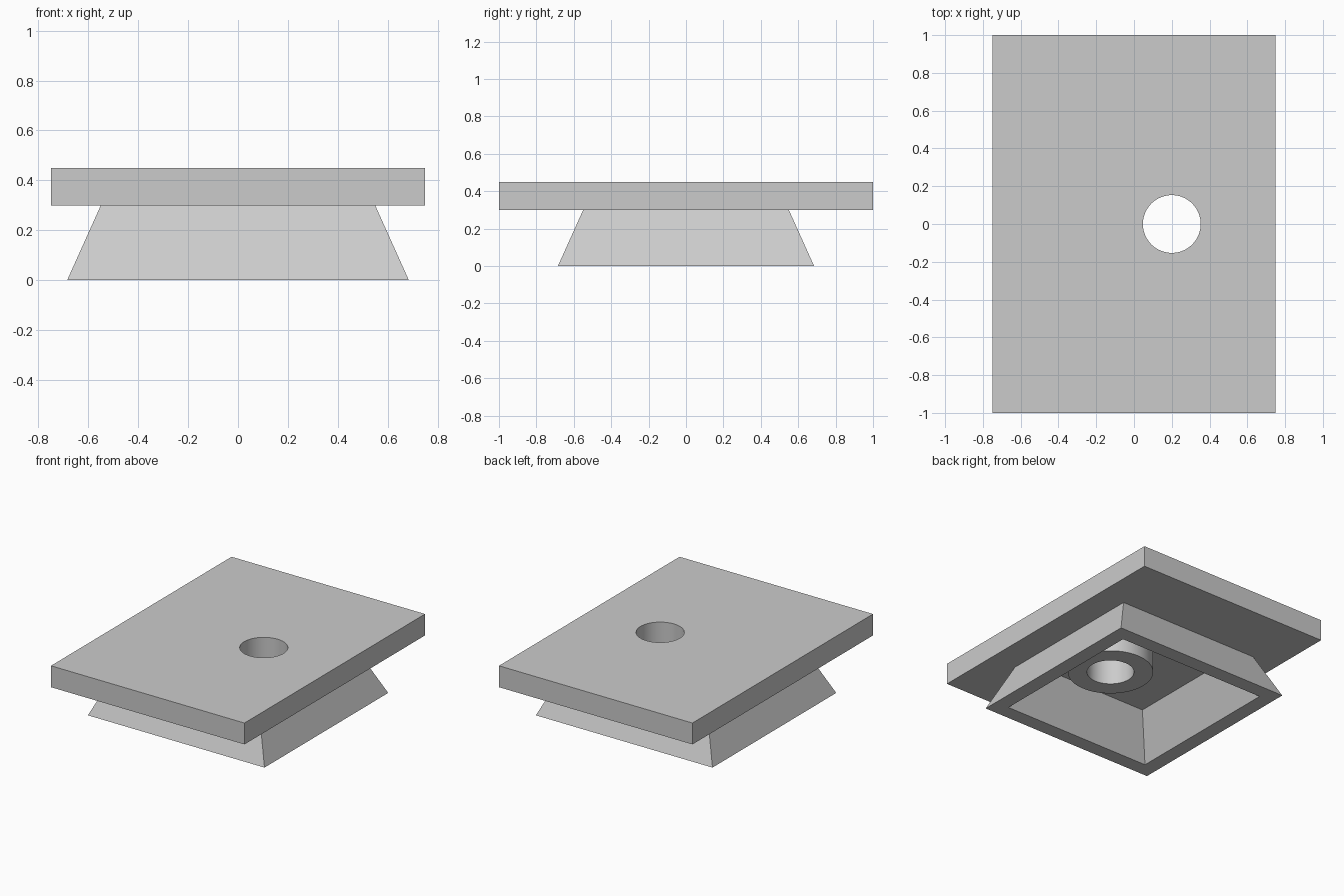
import bpy, bmesh, math

cube = bpy.data.objects.get("Cube")
if cube:
    bpy.data.objects.remove(cube, do_unlink=True)

HOLE_X, HOLE_R, BOSS_R = 0.2, 0.153, 0.278
PLATE_BOTTOM, PLATE_TOP, BOSS_BOTTOM = 0.3, 0.45, 0.15
SIDES = 64

grey = bpy.data.materials.new("plain grey")
grey.use_nodes = True
colour = (0.6, 0.6, 0.6, 1)
grey.diffuse_color = colour
grey.node_tree.nodes["Principled BSDF"].inputs["Base Color"].default_value = colour


def add_object(name, bm):
    bmesh.ops.recalc_face_normals(bm, faces=bm.faces)
    mesh = bpy.data.meshes.new(name)
    bm.to_mesh(mesh)
    bm.free()
    mesh.materials.append(grey)
    obj = bpy.data.objects.new(name, mesh)
    bpy.context.collection.objects.link(obj)
    return obj


def smooth(obj):
    bpy.ops.object.select_all(action='DESELECT')
    obj.select_set(True)
    bpy.context.view_layer.objects.active = obj
    bpy.ops.object.shade_smooth_by_angle(angle=math.radians(30))


def swept_ring(name, profile, sides, turn=0, x=0):
    """Sweep an open (radius, height) profile around a vertical axis."""
    bm = bmesh.new()
    loops = []
    for r, z in profile:
        angles = [turn + math.tau * i / sides for i in range(sides)]
        loops.append([bm.verts.new((x + r * math.cos(a), r * math.sin(a), z))
                      for a in angles])
    for low, high in zip(loops, loops[1:]):
        for i in range(sides):
            j = (i + 1) % sides
            bm.faces.new((low[i], low[j], high[j], high[i]))
    # Close the top so the normals are consistent, where it meets the plate
    for i in range(sides):
        j = (i + 1) % sides
        bm.faces.new((loops[-1][i], loops[-1][j], loops[0][j], loops[0][i]))
    return add_object(name, bm)


# Flat top plate
bm = bmesh.new()
bmesh.ops.create_cube(bm, size=1)
bmesh.ops.scale(bm, vec=(1.5, 2, PLATE_TOP - PLATE_BOTTOM), verts=bm.verts)
bmesh.ops.translate(bm, vec=(0, 0, (PLATE_TOP + PLATE_BOTTOM) / 2), verts=bm.verts)
plate = add_object("top_plate", bm)

# Round hole through the plate
bm = bmesh.new()
bmesh.ops.create_cone(bm, cap_ends=True, segments=SIDES, radius1=HOLE_R,
                      radius2=HOLE_R, depth=1)
bmesh.ops.translate(bm, vec=(HOLE_X, 0, PLATE_TOP), verts=bm.verts)
cutter = add_object("hole_cutter", bm)
cutter.hide_render = True
cutter.hide_viewport = True
cut = plate.modifiers.new("hole", 'BOOLEAN')
cut.operation = 'DIFFERENCE'
cut.solver = 'EXACT'
cut.object = cutter
bpy.context.view_layer.objects.active = plate
bpy.ops.object.modifier_apply(modifier=cut.name)
bpy.data.objects.remove(cutter, do_unlink=True)
smooth(plate)

# Hollow square skirt flaring towards the ground
d = math.sqrt(2)
swept_ring("flared_skirt", [(0.55 * d, PLATE_BOTTOM), (0.685 * d, 0),
                            (0.58 * d, 0), (0.443 * d, PLATE_BOTTOM)],
           4, turn=math.pi / 4)

# Tubular boss around the hole, hanging below the plate
boss = swept_ring("hole_boss", [(BOSS_R, PLATE_BOTTOM), (BOSS_R, BOSS_BOTTOM),
                                (HOLE_R, BOSS_BOTTOM), (HOLE_R, PLATE_BOTTOM)],
                  SIDES, x=HOLE_X)
smooth(boss)
